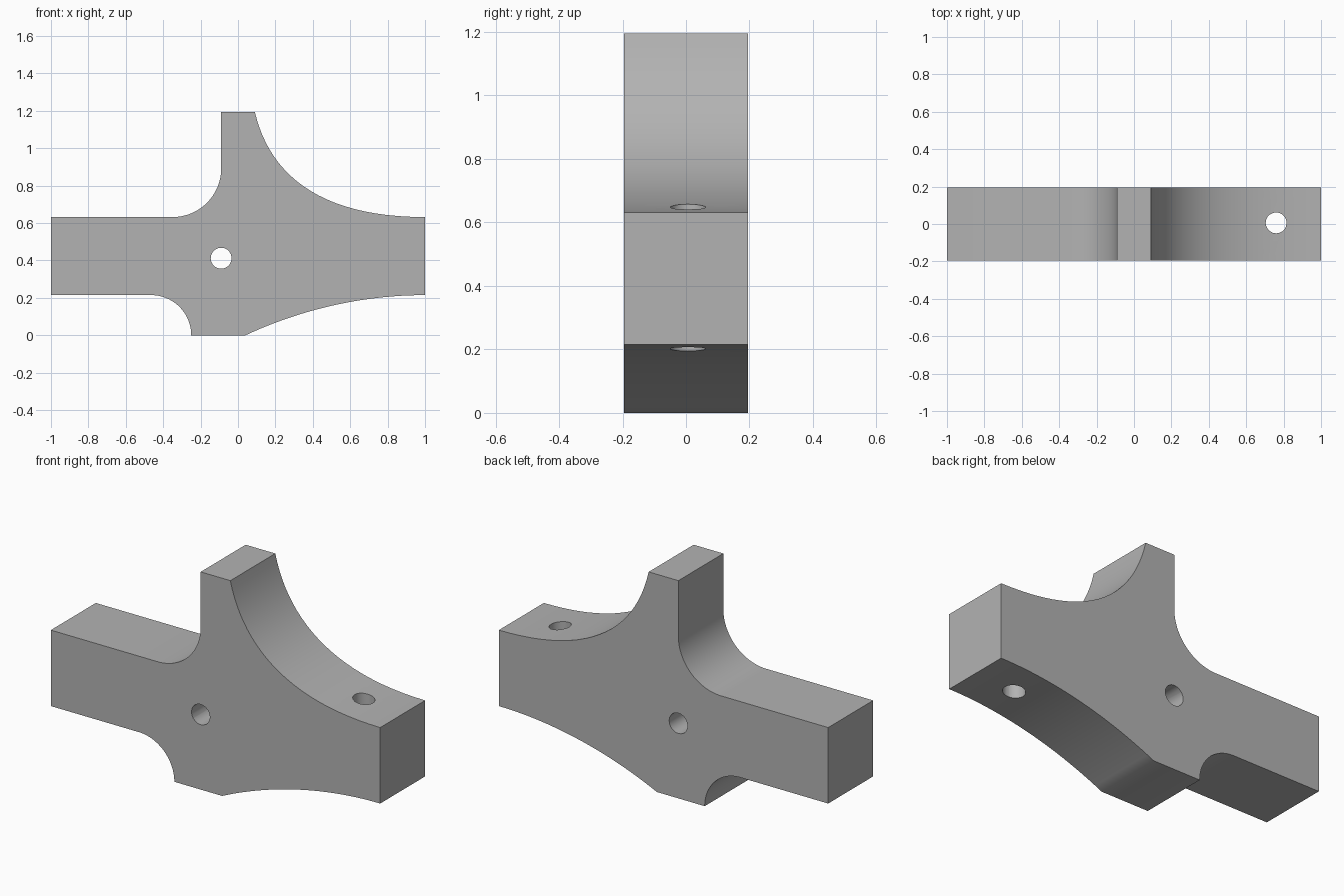
import bpy, bmesh, math
from mathutils import Vector
from mathutils.geometry import interpolate_bezier

if "Cube" in bpy.data.objects:
    bpy.data.objects.remove(bpy.data.objects["Cube"])

HALF = 0.195      # half thickness in y
SEG = 24


def bez(a, b, c, d, n=SEG):
    pts = interpolate_bezier(*[Vector((p[0], p[1], 0)) for p in (a, b, c, d)], n)
    return [(p.x, p.y) for p in pts]


def arc(cx, cz, r, a0, a1, n=SEG):
    return [(cx + r * math.cos(math.radians(a0 + (a1 - a0) * i / n)),
             cz + r * math.sin(math.radians(a0 + (a1 - a0) * i / n))) for i in range(n + 1)]


# Side profile, counter-clockwise from the foot
profile = bez((0.04, 0), (0.347, 0.143), (0.68, 0.215), (1, 0.215))
profile += bez((1, 0.632), (0.45, 0.632), (0.17, 0.85), (0.09, 1.195))
profile += [(-0.09, 1.195)] + arc(-0.35, 0.892, 0.26, 0, -90)
profile += [(-1, 0.632), (-1, 0.215)]
profile += arc(-0.465, 0, 0.215, 90, 0)

grey = bpy.data.materials.new("plain grey")
grey.diffuse_color = (0.45, 0.45, 0.45, 1)
grey.use_nodes = True
grey.node_tree.nodes["Principled BSDF"].inputs["Base Color"].default_value = grey.diffuse_color

# Bracket body extruded through its thickness
bm = bmesh.new()
face = bm.faces.new([bm.verts.new((x, -HALF, z)) for x, z in profile])
ext = bmesh.ops.extrude_face_region(bm, geom=[face])
bmesh.ops.translate(bm, vec=(0, 2 * HALF, 0),
                    verts=[v for v in ext["geom"] if isinstance(v, bmesh.types.BMVert)])
bmesh.ops.recalc_face_normals(bm, faces=bm.faces)
mesh = bpy.data.meshes.new("bracket_body")
bm.to_mesh(mesh)
bm.free()
body = bpy.data.objects.new("bracket_body", mesh)
bpy.context.collection.objects.link(body)
mesh.materials.append(grey)


# Bolt holes: one through the thickness, one down through the right arm
def drill(name, loc, rot):
    bpy.ops.mesh.primitive_cylinder_add(vertices=20, radius=0.056, depth=1.2,
                                        location=loc, rotation=rot)
    cutter = bpy.context.object
    cutter.name = name
    cutter.data.materials.append(grey)
    bpy.context.view_layer.objects.active = body
    mod = body.modifiers.new(name, "BOOLEAN")
    mod.operation = "DIFFERENCE"
    mod.solver = "EXACT"
    mod.object = cutter
    bpy.ops.object.modifier_apply(modifier=name)
    bpy.data.objects.remove(cutter, do_unlink=True)


drill("cross_hole", (-0.09, 0, 0.412), (math.pi / 2, 0, 0))
drill("arm_hole", (0.76, 0.006, 0.42), (0, 0, 0))

# Smooth the curves, keep the corners crisp
bpy.ops.object.select_all(action="DESELECT")
body.select_set(True)
bpy.context.view_layer.objects.active = body
bpy.ops.object.shade_smooth_by_angle(angle=math.radians(25))
